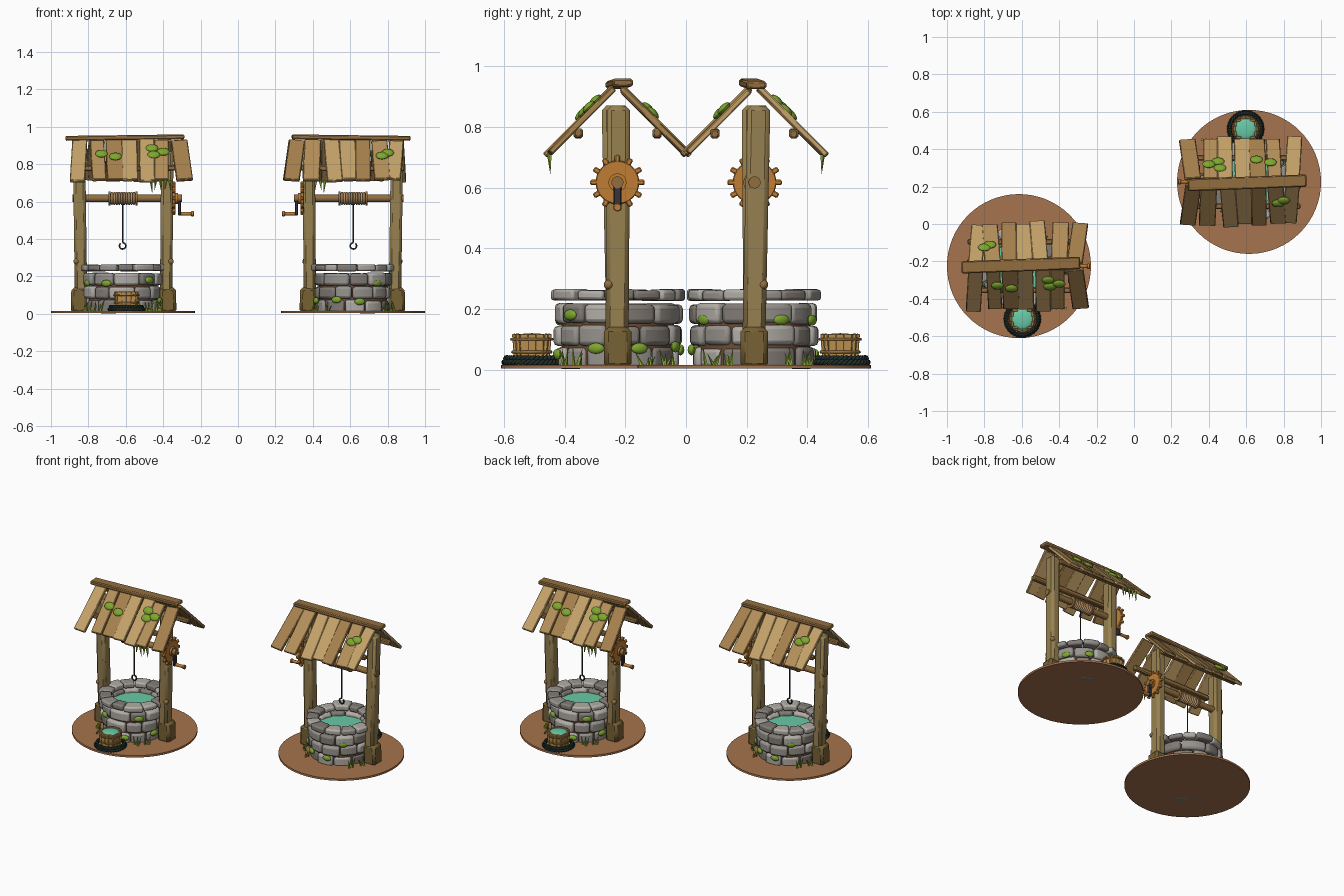
import bpy, bmesh, math, random
from math import sin, cos, pi, radians
from mathutils import Vector, Matrix

if "Cube" in bpy.data.objects:
    bpy.data.objects.remove(bpy.data.objects["Cube"])

random.seed(4)
CX, CY = -0.615, -0.225          # centre of the first well


def mat(name, r, g, b):
    m = bpy.data.materials.new(name)
    m.diffuse_color = [(c / 255) ** 2.2 for c in (r, g, b)] + [1]
    m.use_nodes = True
    m.node_tree.nodes["Principled BSDF"].inputs["Base Color"].default_value = m.diffuse_color
    return m


SOIL, MORTAR = mat("soil", 165, 115, 78), mat("mortar", 110, 78, 58)
PLANKS = [mat("plank_light", 196, 160, 105), mat("plank_mid", 165, 128, 78), mat("plank_warm", 180, 143, 90)]
POST, BASE, BEAM = mat("post_wood", 150, 128, 82), mat("base_wood", 118, 97, 55), mat("beam_wood", 145, 110, 65)
STONES = [mat("stone_a", 150, 146, 140), mat("stone_b", 176, 171, 164), mat("stone_c", 128, 122, 116)]
WATER, MOSS, GRASS = mat("water", 105, 200, 165), mat("moss", 125, 165, 50), mat("grass", 140, 170, 60)
IRON, BRASS, ROPE = mat("iron", 55, 55, 60), mat("gear_orange", 190, 125, 55), mat("rope_tan", 190, 150, 105)
HOSE, BUCKET = mat("dark_coil", 38, 50, 45), mat("bucket_wood", 190, 145, 80)


def finish(name, bm, mats, mtx=None, bevel=0, seg=1):
    me = bpy.data.meshes.new(name)
    bmesh.ops.recalc_face_normals(bm, faces=bm.faces)
    bm.to_mesh(me)
    bm.free()
    o = bpy.data.objects.new(name, me)
    bpy.context.collection.objects.link(o)
    for m in mats if isinstance(mats, list) else [mats]:
        me.materials.append(m)
    if mtx:
        o.matrix_basis = mtx
    if bevel:
        b = o.modifiers.new("bevel", "BEVEL")
        b.width, b.segments, b.limit_method = bevel, seg, "ANGLE"
    bpy.context.view_layer.objects.active = o
    bpy.ops.object.select_all(action="DESELECT")
    o.select_set(True)
    bpy.ops.object.shade_smooth_by_angle(angle=radians(35))
    return o


def axis_frame(p0, p1):
    p0, p1 = Vector(p0), Vector(p1)
    d = (p1 - p0).normalized()
    ref = Vector((0, 1, 0)) if abs(d.x) > 0.9 else Vector((1, 0, 0))
    y = d.cross(ref).normalized()
    m = Matrix((y.cross(d), y, d)).transposed().to_4x4()
    return Matrix.Translation((p0 + p1) / 2) @ m, (p1 - p0).length


def beam(name, p0, p1, w, d, m, bevel=0.006):
    mtx, ln = axis_frame(p0, p1)
    bm = bmesh.new()
    bmesh.ops.create_cube(bm, size=1)
    bmesh.ops.scale(bm, vec=(w, d, ln), verts=bm.verts)
    return finish(name, bm, m, mtx, bevel)


def rod(name, p0, p1, r0, m, r1=None, n=16, bevel=0):
    mtx, ln = axis_frame(p0, p1)
    bm = bmesh.new()
    bmesh.ops.create_cone(bm, cap_ends=True, segments=n, radius1=r0, radius2=r0 if r1 is None else r1, depth=ln)
    return finish(name, bm, m, mtx, bevel)


def blob(name, loc, size, m, rot=(0, 0, 0)):
    bm = bmesh.new()
    bmesh.ops.create_uvsphere(bm, u_segments=14, v_segments=8, radius=1)
    bmesh.ops.scale(bm, vec=size, verts=bm.verts)
    r = Matrix.Rotation(rot[2], 4, "Z") @ Matrix.Rotation(rot[0], 4, "X") @ Matrix.Rotation(rot[1], 4, "Y")
    return finish(name, bm, m, Matrix.Translation(loc) @ r)


def wire(name, pts, r, m, closed=False):
    cu = bpy.data.curves.new(name, "CURVE")
    cu.dimensions, cu.bevel_depth, cu.bevel_resolution, cu.use_fill_caps = "3D", r, 1, True
    s = cu.splines.new("POLY")
    s.points.add(len(pts) - 1)
    for q, p in zip(s.points, pts):
        q.co = (*p, 1)
    s.use_cyclic_u = closed
    o = bpy.data.objects.new(name, cu)
    bpy.context.collection.objects.link(o)
    cu.materials.append(m)
    bpy.ops.object.select_all(action="DESELECT")
    bpy.context.view_layer.objects.active = o
    o.select_set(True)
    bpy.ops.object.convert(target="MESH")
    bpy.ops.object.shade_smooth()


def stone_ring(name, n, r_in, r_out, z0, z1, phase, bevel):
    bm = bmesh.new()
    cuts = [2 * pi * (i + random.uniform(-.16, .16)) / n + phase for i in range(n)]
    for i in range(n):
        a0, a1 = cuts[i] + 0.012, (cuts[i + 1] if i < n - 1 else cuts[0] + 2 * pi) - 0.012
        ro, lo, hi = r_out + random.uniform(-.012, .006), z0 + random.uniform(0, .004), z1 - random.uniform(0, .006)
        rings = []
        for k in range(4):
            a = a0 + (a1 - a0) * k / 3
            rings.append([bm.verts.new((r * cos(a), r * sin(a), z))
                          for r, z in ((r_in, lo), (ro, lo), (ro, hi), (r_in, hi))])
        fs = [bm.faces.new(rings[0]), bm.faces.new(rings[3][::-1])]
        for p, q in zip(rings, rings[1:]):
            fs += [bm.faces.new((p[j], q[j], q[(j + 1) % 4], p[(j + 1) % 4])) for j in range(4)]
        c = random.randrange(3)
        for f in fs:
            f.material_index = c
    finish(name, bm, STONES, Matrix.Translation((CX, CY, 0)), bevel, 2)


# ground and stone shaft
rod("ground_disc", (CX, CY, 0.003), (CX, CY, 0.016), 0.385, SOIL, n=64)
stone_ring("stone_row_1", 10, .145, .200, .002, .076, 0.1, .014)
stone_ring("stone_row_2", 11, .145, .212, .078, .148, 0.4, .014)
stone_ring("stone_row_3", 10, .145, .212, .150, .221, 0.75, .014)
stone_ring("rim_stones", 13, .140, .223, .226, .267, 0.2, .010)
rod("mortar_core", (CX, CY, .01), (CX, CY, .185), .185, MORTAR, n=32)
rod("well_water", (CX, CY, .18), (CX, CY, .195), .150, WATER, n=32)

# posts with base blocks and pegs
for nm, xb, xt, yb, yt, s in (("left", -.838, -.85, -.222, -.24, -1), ("right", -.385, -.378, -.228, -.222, 1)):
    beam(nm + "_post", (xb, yb, .01), (xt, yt, .87), .066, .076, POST, .015)
    beam(nm + "_post_base", (xb + s * .012, CY, .005), (xb + s * .009, CY, .14), .088, .09, BASE, .015)
    blob(nm + "_post_peg", (xb + s * .026, CY - .03, .28), (.016, .016, .016), BEAM)

# roof
beam("ridge_beam", (-.922, -.232, .938), (-.288, -.208, .946), .066, .026, BEAM)
for s, nm in ((-1, "front"), (1, "back")):
    beam(nm + "_purlin", (-.89, CY + s * .13, .777), (-.30, CY + s * .13, .780), .03, .03, BEAM)
    for i in range(7):
        x = -.845 + .088 * i + random.uniform(-.006, .006)
        dx = .03 if i == 6 else random.uniform(-.022, .018)
        e = random.uniform(-.012, .012)
        beam(nm + "_roof_plank", (x, CY + s * .015, .926 + e / 2), (x + dx, CY + s * (.228 + e), .712 - e / 2),
             random.uniform(.074, .09), .02, PLANKS[(i * 2 + (i > 3)) % 3], .004)

# windlass: axle, rope drum, gear, crank
AZ, AY = .617, -.226
rod("axle", (-.885, AY, AZ), (-.30, AY, AZ), .02, BEAM)
rod("drum", (-.69, AY, AZ), (-.54, AY, AZ), .028, ROPE)
for x in (-.688, -.542):
    rod("drum_flange", (x - .005, AY, AZ), (x + .005, AY, AZ), .037, BEAM, n=20)
for i in range(10):
    x = -.674 + i * .0131
    wire("drum_rope", [(x, AY + .029 * cos(a * pi / 8), AZ + .029 * sin(a * pi / 8)) for a in range(16)], .0065, ROPE, True)
wire("hanging_rope", [(-.617, AY, .60), (-.617, AY, .38)], .0045, IRON)
wire("hook", [(-.617 + .017 * sin(a), AY, .363 + .017 * cos(a)) for a in [k * .4 for k in range(15)]], .005, IRON)
rod("gear", (-.352, AY, AZ), (-.334, AY, AZ), .072, BRASS, n=32, bevel=.003)
rod("gear_hub", (-.334, AY, AZ), (-.322, AY, AZ), .03, BRASS)
for i in range(12):
    a = 2 * pi * i / 12
    u = Vector((0, cos(a), sin(a)))
    c = Vector((-.343, AY, AZ))
    beam("gear_tooth", c + u * .066, c + u * .09, .018, .018, BRASS, .004)
beam("crank_arm", (-.312, AY, .63), (-.312, AY, .525), .016, .026, IRON, .003)
rod("crank_handle", (-.318, AY, .535), (-.25, AY, .535), .010, BRASS, n=12)
rod("crank_knob", (-.252, AY, .535), (-.236, AY, .535), .014, BRASS, n=12, bevel=.003)

# bucket standing in a dark rope coil
BX, BY = -.597, -.508
N = 14
for i in range(N):
    a = 2 * pi * i / N
    u = Vector((cos(a), sin(a), 0))
    t = Vector((BX, BY, 0))
    beam("bucket_stave", t + u * .053 + Vector((0, 0, .02)), t + u * .061 + Vector((0, 0, .118)), .027, .012, BUCKET, .002
         ) if abs(sin(a)) > .7 else beam("bucket_stave", t + u * .053 + Vector((0, 0, .02)),
                                         t + u * .061 + Vector((0, 0, .118)), .012, .027, BUCKET, .002)
rod("bucket_body", (BX, BY, .016), (BX, BY, .108), .054, BUCKET, .063, 28)
blob("bucket_water", (BX, BY, .108), (.058, .058, .012), WATER)
for z, r in ((.058, .0635), (.1, .067)):
    wire("bucket_hoop", [(BX + r * cos(k * pi / 14), BY + r * sin(k * pi / 14), z) for k in range(28)], .005, BEAM, True)
for lev, (z, r) in enumerate(((.024, .090), (.037, .084))):
    for st in range(2):
        pts = []
        for k in range(144):
            a = 2 * pi * k / 144
            q = a * 18 + st * pi
            rr = r + .005 * cos(q)
            pts.append((BX + rr * cos(a), BY + rr * sin(a), z + .005 * sin(q)))
        wire("coil_strand", pts, .006, HOSE, True)

# moss on roof and stones
for x, d, s in ((-.73, .105, -1), (-.655, .12, -1), (-.46, .075, -1), (-.45, .11, -1), (-.40, .095, -1),
                (-.80, .10, 1), (-.77, .115, 1)):
    blob("roof_moss", (x, CY + s * d, .946 - 1.0 * (d - .015)), (.034, .026, .013), MOSS, (-s * radians(45), 0, 0))
for deg, z in ((-115, .163), (-48, .18), (-20, .07), (20, .07), (65, .075), (100, .065), (128, .165), (205, .165), (-72, .05)):
    a = radians(deg)
    blob("stone_moss", (CX + .21 * cos(a), CY + .21 * sin(a), z), (.012, .029, .018), MOSS, (0, 0, a))

# grass tufts and hanging blades at the eave
for deg in (-150, -128, -52, -35, 25, 48, 140, 160):
    a = radians(deg)
    for k in range(4):
        p = Vector((CX + .225 * cos(a) + random.uniform(-.018, .018), CY + .225 * sin(a) + random.uniform(-.018, .018), .012))
        tip = p + Vector((random.uniform(-.022, .022), random.uniform(-.022, .022), random.uniform(.03, .065)))
        rod("grass_blade", p, tip, .007, GRASS, 0.0005, 5)
for i, x in enumerate((-.465, -.44, -.415, -.385, -.365)):
    rod("hanging_grass", (x, -.45, .715), (x + .006 * (-1) ** i, -.447, .645 + .015 * (i % 2)), .009, GRASS, .0005, 5)

# second well: same parts turned half a circle about the origin
turn = Matrix.Rotation(pi, 4, "Z")
for o in list(bpy.context.scene.objects):
    c = o.copy()
    c.name = o.name + "_second"
    c.matrix_basis = turn @ o.matrix_basis
    bpy.context.collection.objects.link(c)
